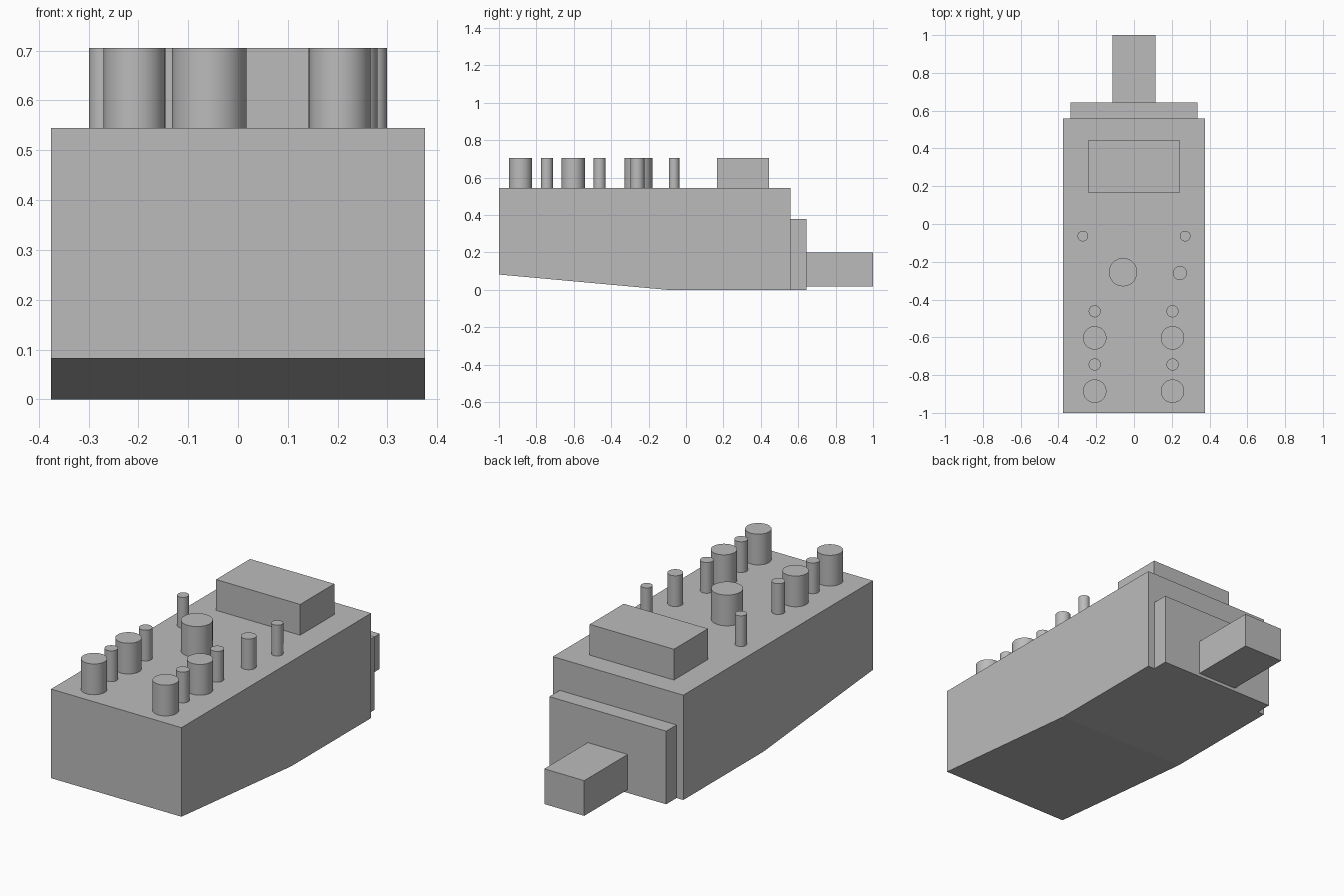
import bpy
import bmesh
import math

cube = bpy.data.objects.get("Cube")
if cube:
    bpy.data.objects.remove(cube, do_unlink=True)

grey = bpy.data.materials.new("plain grey")
grey.use_nodes = True
colour = (0.5, 0.5, 0.5, 1)
grey.diffuse_color = colour
grey.node_tree.nodes["Principled BSDF"].inputs["Base Color"].default_value = colour

HALF_WIDTH = 0.375
DECK = 0.545   # top of the casing
TOP = 0.705    # top of the controls and screen


def box(name, half_x, y0, y1, z0, z1):
    bpy.ops.mesh.primitive_cube_add(size=1, location=(0, (y0 + y1) / 2, (z0 + z1) / 2))
    obj = bpy.context.object
    obj.name = name
    obj.scale = (2 * half_x, y1 - y0, z1 - z0)
    bpy.ops.object.transform_apply(location=False, rotation=False, scale=True)
    obj.data.materials.append(grey)
    return obj


def knob(name, x, y, radius):
    bpy.ops.mesh.primitive_cylinder_add(
        vertices=48, radius=radius, depth=TOP - DECK, location=(x, y, (TOP + DECK) / 2))
    obj = bpy.context.object
    obj.name = name
    obj.data.materials.append(grey)
    bpy.ops.object.shade_smooth_by_angle(angle=math.radians(30))


# Casing: side profile extruded across the width, underside rising to the front
profile = [(-1, 0.082), (-0.1, 0), (0.558, 0), (0.558, DECK), (-1, DECK)]
bm = bmesh.new()
side = bm.faces.new([bm.verts.new((-HALF_WIDTH, y, z)) for y, z in profile])
new = bmesh.ops.extrude_face_region(bm, geom=[side])["geom"]
bmesh.ops.translate(bm, vec=(2 * HALF_WIDTH, 0, 0),
                    verts=[v for v in new if isinstance(v, bmesh.types.BMVert)])
bmesh.ops.recalc_face_normals(bm, faces=bm.faces)
mesh = bpy.data.meshes.new("casing")
bm.to_mesh(mesh)
bm.free()
mesh.materials.append(grey)
casing = bpy.data.objects.new("casing", mesh)
bpy.context.collection.objects.link(casing)

# Screen block on the deck, plate and plug at the back
box("screen_block", 0.242, 0.165, 0.445, DECK, TOP)
box("back_plate", 0.336, 0.558, 0.643, 0, 0.38)
box("plug", 0.115, 0.643, 1, 0.017, 0.2)

# Paired controls on both sides of the deck
for side_name, s in (("left", 1), ("right", -1)):
    x = s * 0.206 - 0.002
    knob(f"{side_name}_front_knob", x, -0.885, 0.062)
    knob(f"{side_name}_front_pin", x, -0.744, 0.032)
    knob(f"{side_name}_rear_knob", x, -0.603, 0.062)
    knob(f"{side_name}_rear_pin", x, -0.462, 0.032)
    knob(f"{side_name}_indicator", s * 0.271, -0.064, 0.028)

# Single controls
knob("main_dial", -0.058, -0.255, 0.075)
knob("side_button", 0.243, -0.26, 0.037)
